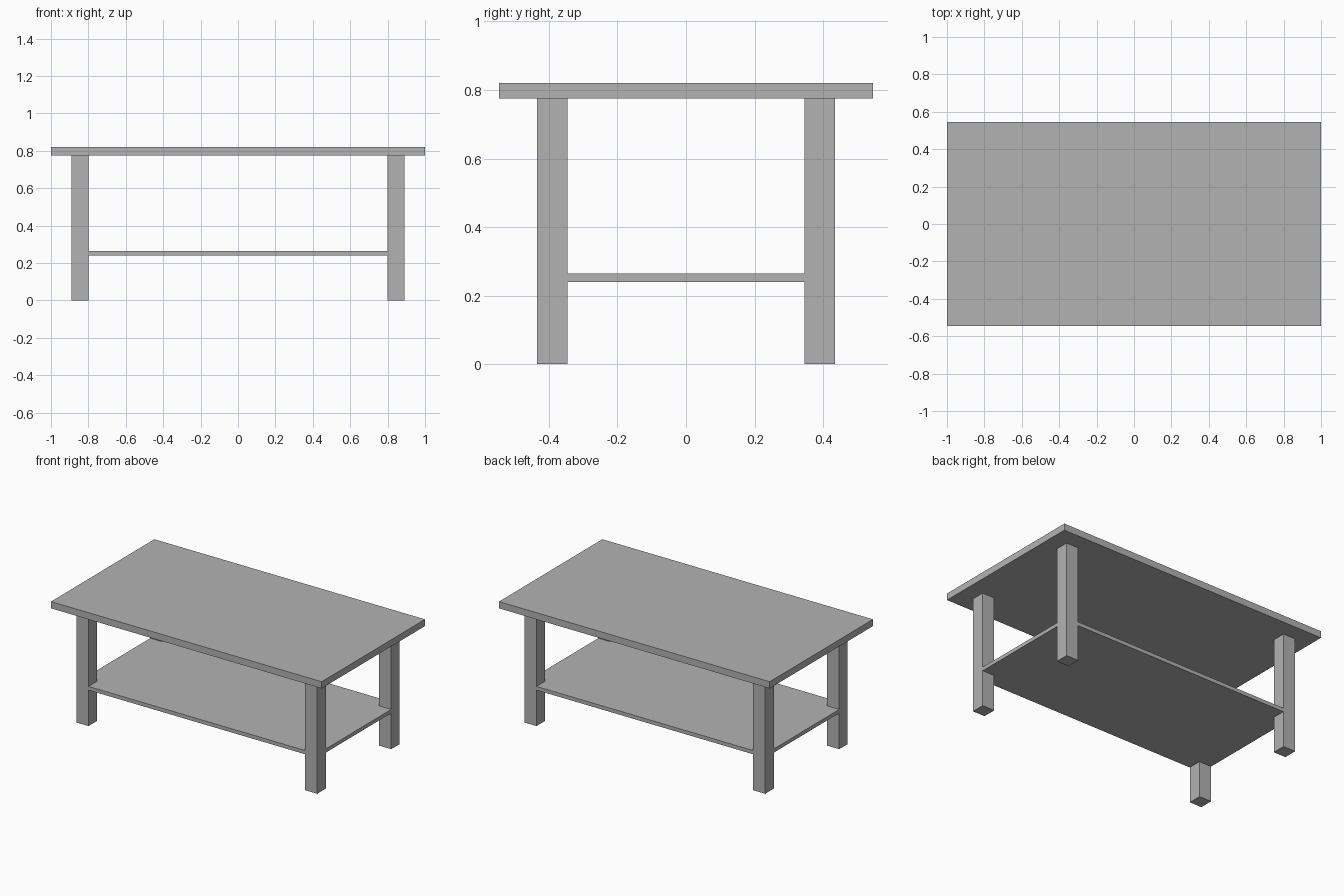
import bpy
import bmesh

cube = bpy.data.objects.get("Cube")
if cube:
    bpy.data.objects.remove(cube, do_unlink=True)

# Single grey finish
grey = bpy.data.materials.new("plain_grey")
grey.use_nodes = True
colour = (0.45, 0.45, 0.45, 1)
grey.diffuse_color = colour
grey.node_tree.nodes["Principled BSDF"].inputs["Base Color"].default_value = colour

# Main dimensions
HALF_X, HALF_Y = 1.0, 0.545
OUT_X, OUT_Y = 0.89, 0.435      # outer faces of the legs
LEG = 0.09
TOP_LOW, TOP_HIGH = 0.775, 0.82
SHELF_LOW, SHELF_HIGH = 0.24, 0.265


def slab(name, outline, low, high):
    """Extrude a flat outline from one height to another."""
    bm = bmesh.new()
    base = bm.faces.new([bm.verts.new((x, y, low)) for x, y in outline])
    grown = bmesh.ops.extrude_face_region(bm, geom=[base])["geom"]
    for v in grown:
        if isinstance(v, bmesh.types.BMVert):
            v.co.z = high
    bmesh.ops.recalc_face_normals(bm, faces=bm.faces)
    mesh = bpy.data.meshes.new(name)
    bm.to_mesh(mesh)
    bm.free()
    mesh.materials.append(grey)
    obj = bpy.data.objects.new(name, mesh)
    bpy.context.collection.objects.link(obj)
    return obj


def rectangle(x0, x1, y0, y1):
    return [(x0, y0), (x1, y0), (x1, y1), (x0, y1)]


# Table top
slab("table_top", rectangle(-HALF_X, HALF_X, -HALF_Y, HALF_Y), TOP_LOW, TOP_HIGH)

# Four square legs
for side, sx in (("left", 1), ("right", -1)):
    for end, sy in (("front", -1), ("back", 1)):
        xs = sorted((sx * OUT_X, sx * (OUT_X - LEG)))
        ys = sorted((sy * OUT_Y, sy * (OUT_Y - LEG)))
        slab(f"{end}_{side}_leg", rectangle(*xs, *ys), 0, TOP_LOW)

# Lower shelf, flush with the legs and notched around them
in_x, in_y = OUT_X - LEG, OUT_Y - LEG
corner = [(OUT_X, in_y), (in_x, in_y), (in_x, OUT_Y)]
outline = []
for sx, sy in ((1, 1), (-1, 1), (-1, -1), (1, -1)):
    points = [(sx * x, sy * y) for x, y in corner]
    outline += points if sx * sy > 0 else points[::-1]
slab("lower_shelf", outline, SHELF_LOW, SHELF_HIGH)
